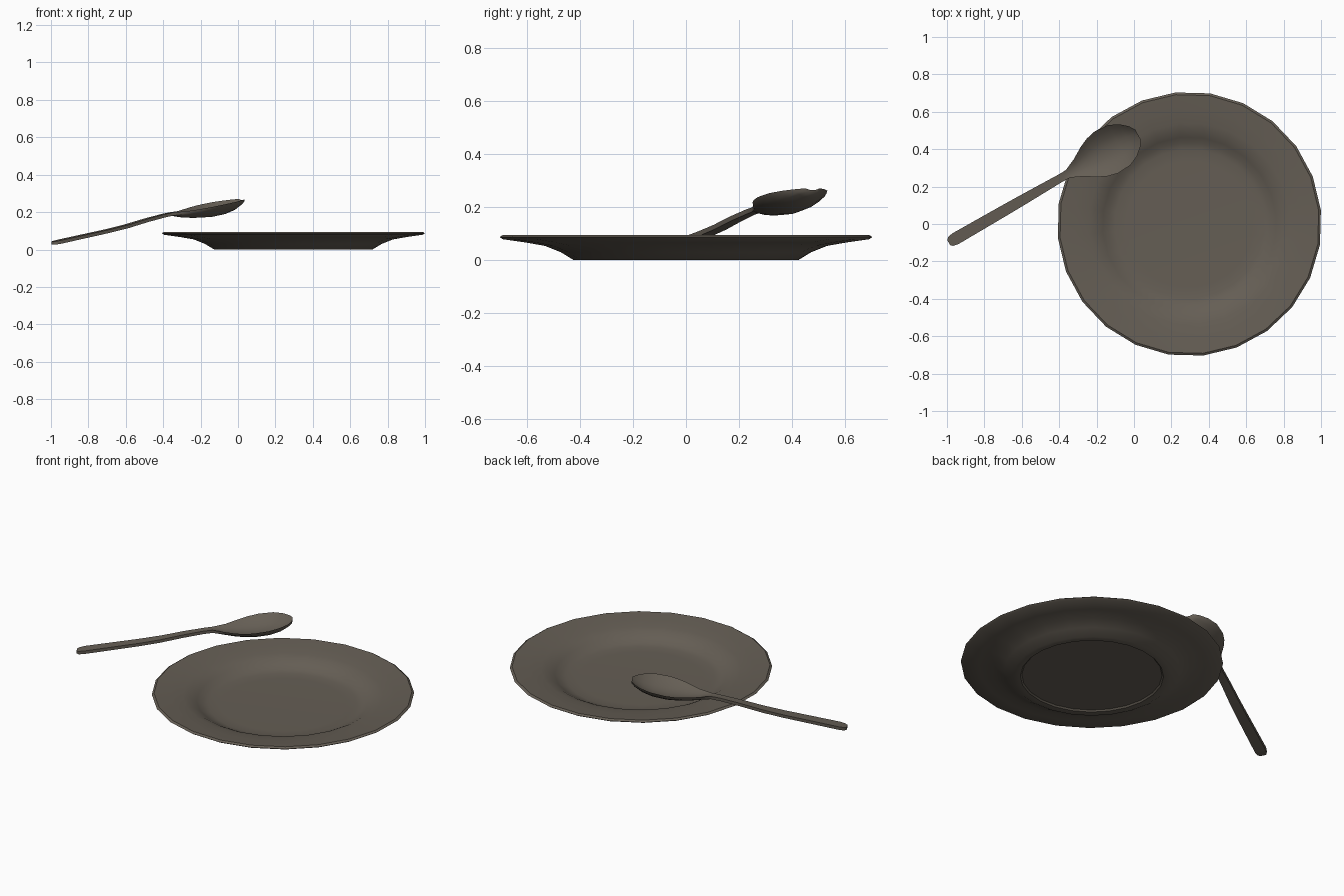
import bpy, bmesh, math

if "Cube" in bpy.data.objects:
    bpy.data.objects.remove(bpy.data.objects["Cube"])

mat = bpy.data.materials.new("warm grey brown")
mat.diffuse_color = (0.13, 0.112, 0.09, 1.0)
mat.use_nodes = True
mat.node_tree.nodes["Principled BSDF"].inputs["Base Color"].default_value = mat.diffuse_color


def finish(bm, name, angle):
    bmesh.ops.recalc_face_normals(bm, faces=bm.faces)
    me = bpy.data.meshes.new(name)
    bm.to_mesh(me)
    bm.free()
    me.materials.append(mat)
    ob = bpy.data.objects.new(name, me)
    bpy.context.collection.objects.link(ob)
    bpy.ops.object.select_all(action='DESELECT')
    ob.select_set(True)
    bpy.context.view_layer.objects.active = ob
    bpy.ops.object.shade_smooth_by_angle(angle=math.radians(angle))
    return ob


def bridge(bm, a, b):
    n = len(a)
    for i in range(n):
        bm.faces.new((a[i], a[(i + 1) % n], b[(i + 1) % n], b[i]))


# Plate: 24-sided lathe, from recessed underside round the rim to the floor
CX, SIDES, OFFSET = 0.296, 24, math.radians(6)
profile = [(0.378, 0.008), (0.386, 0.0), (0.425, 0.0), (0.475, 0.03),
           (0.535, 0.054), (0.61, 0.067), (0.695, 0.079), (0.707, 0.087),
           (0.695, 0.095), (0.61, 0.086), (0.54, 0.076), (0.50, 0.066),
           (0.465, 0.047), (0.435, 0.030), (0.40, 0.022), (0.34, 0.020)]
bm = bmesh.new()
rings = []
for r, z in profile:
    rings.append([bm.verts.new((CX + r * math.cos(OFFSET + math.tau * i / SIDES),
                                r * math.sin(OFFSET + math.tau * i / SIDES), z))
                  for i in range(SIDES)])
for a, b in zip(rings, rings[1:]):
    bridge(bm, a, b)
bm.faces.new(rings[0])
bm.faces.new(rings[-1])
finish(bm, "plate", 35)

# Spoon: loft along a tilted axis
# stations: distance, half width, top height, bowl depth, thickness
stations = [(0.0, 0.016, 0.042, 0.0, 0.014), (0.012, 0.027, 0.045, 0.0, 0.018),
            (0.04, 0.033, 0.051, 0.0, 0.019), (0.34, 0.030, 0.108, 0.0, 0.018),
            (0.455, 0.028, 0.133, 0.0, 0.018), (0.58, 0.025, 0.166, 0.0, 0.018),
            (0.684, 0.022, 0.190, 0.0, 0.018), (0.735, 0.023, 0.199, 0.002, 0.017),
            (0.80, 0.052, 0.205, 0.019, 0.015), (0.865, 0.092, 0.217, 0.036, 0.013),
            (0.915, 0.115, 0.227, 0.045, 0.012), (0.97, 0.128, 0.238, 0.053, 0.012),
            (1.05, 0.123, 0.253, 0.053, 0.012), (1.105, 0.097, 0.262, 0.042, 0.012),
            (1.145, 0.062, 0.268, 0.022, 0.012), (1.165, 0.030, 0.271, 0.007, 0.011)]
ang = math.radians(29.2)
ux, uy = math.cos(ang), math.sin(ang)
Q = [-1, -0.8, -0.5, -0.2, 0.2, 0.5, 0.8, 1]
bm = bmesh.new()
loops = []
for s, w, top, depth, th in stations:
    shift = -0.013 + 0.010 * min(s / 0.75, 1)
    pts = [(q, top - depth * (1 - q * q)) for q in Q]
    # underside is slightly narrower so the edge reads as rounded
    pts += [(q * 0.95, top - th - depth * (1 - q * q)) for q in reversed(Q)]
    loop = []
    for q, z in pts:
        t = q * w + shift
        loop.append(bm.verts.new((-0.997 + s * ux - t * uy,
                                  -0.088 + s * uy + t * ux, z)))
    loops.append(loop)
for a, b in zip(loops, loops[1:]):
    bridge(bm, a, b)
bm.faces.new(loops[0])
bm.faces.new(loops[-1])
finish(bm, "spoon", 50)
